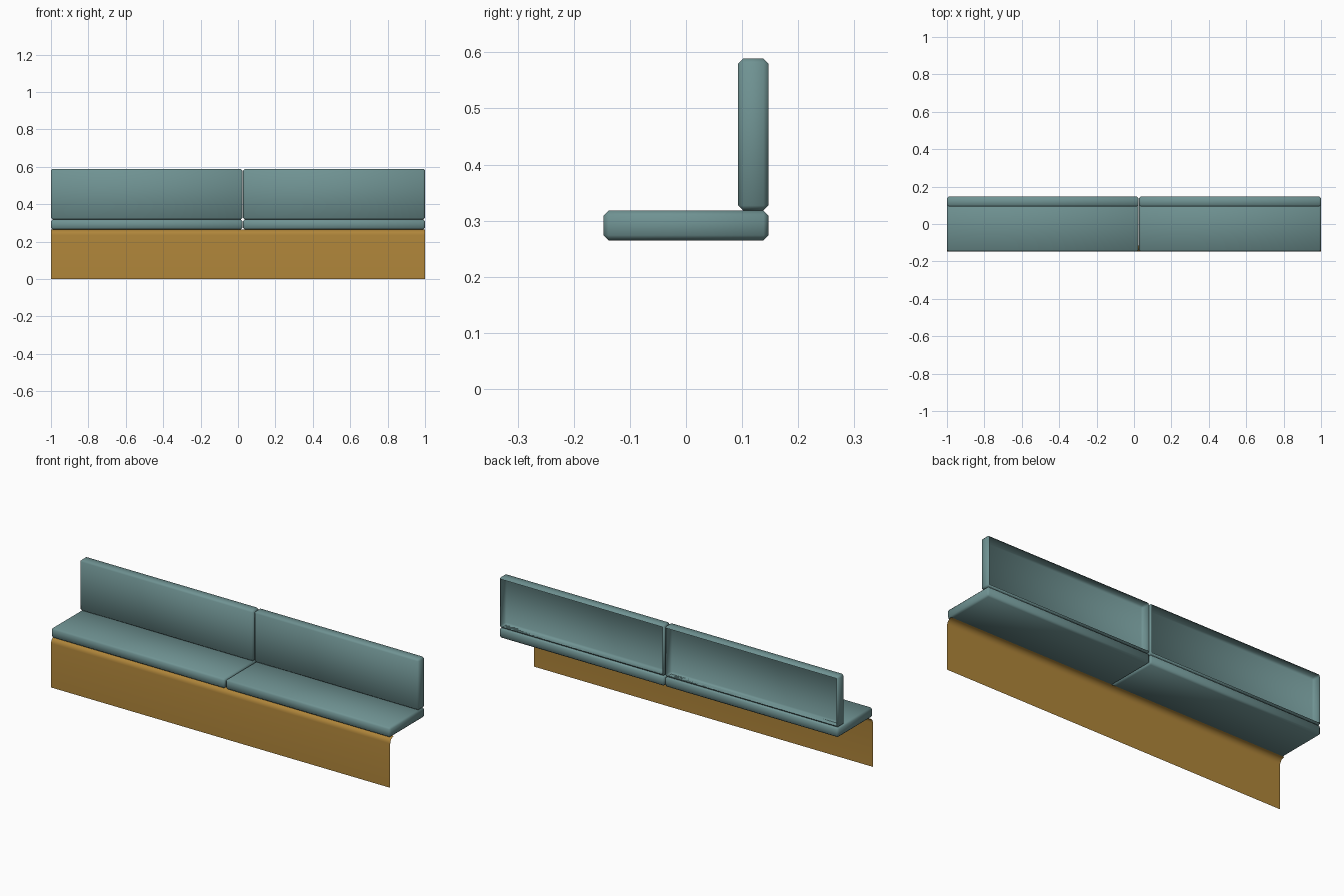
import bpy, bmesh, math

if "Cube" in bpy.data.objects:
    bpy.data.objects.remove(bpy.data.objects["Cube"])


def material(name, rgb):
    m = bpy.data.materials.new(name)
    m.diffuse_color = (*rgb, 1)
    m.use_nodes = True
    m.node_tree.nodes["Principled BSDF"].inputs["Base Color"].default_value = m.diffuse_color
    return m


TEAL = material("teal upholstery", (0.16, 0.29, 0.29))
OCHRE = material("ochre panel", (0.43, 0.235, 0.042))


def finish(name, bm, mat, angle):
    me = bpy.data.meshes.new(name)
    bm.to_mesh(me)
    bm.free()
    ob = bpy.data.objects.new(name, me)
    bpy.context.collection.objects.link(ob)
    me.materials.append(mat)
    bpy.ops.object.select_all(action='DESELECT')
    ob.select_set(True)
    bpy.context.view_layer.objects.active = ob
    bpy.ops.object.shade_smooth_by_angle(angle=math.radians(angle))
    return ob


def cushion(name, lo, hi, open_back=False):
    bm = bmesh.new()
    bmesh.ops.create_cube(bm, size=1)
    for v in bm.verts:
        for i in range(3):
            v.co[i] = hi[i] if v.co[i] > 0 else lo[i]
    bmesh.ops.bevel(bm, geom=bm.edges[:], offset=0.009, segments=1,
                    affect='EDGES', profile=0.5)
    bm.normal_update()
    if open_back:  # hollow shell, rear face missing
        rear = [f for f in bm.faces if f.normal.y > 0.99]
        bmesh.ops.delete(bm, geom=rear, context='FACES')
    finish(name, bm, TEAL, 60)


# seat and backrest cushions, split slightly off centre
for side, x0, x1 in (("left", -1.0, 0.024), ("right", 0.027, 1.0)):
    cushion("seat_" + side, (x0, -0.147, 0.265), (x1, 0.147, 0.318))
    cushion("backrest_" + side, (x0, 0.093, 0.318), (x1, 0.147, 0.589), True)

# thin front panel whose top edge curls back under the seat
r, y0, top = 0.03, -0.146, 0.265
profile = [(y0, 0.0)]
for i in range(7):
    a = math.pi / 2 * i / 6
    profile.append((y0 + r - r * math.cos(a), top - r + r * math.sin(a)))
bm = bmesh.new()
rows = [[bm.verts.new((x, y, z)) for x in (-1, 1)] for y, z in profile]
for a, b in zip(rows, rows[1:]):
    bm.faces.new((a[0], a[1], b[1], b[0]))
finish("front_panel", bm, OCHRE, 40)
